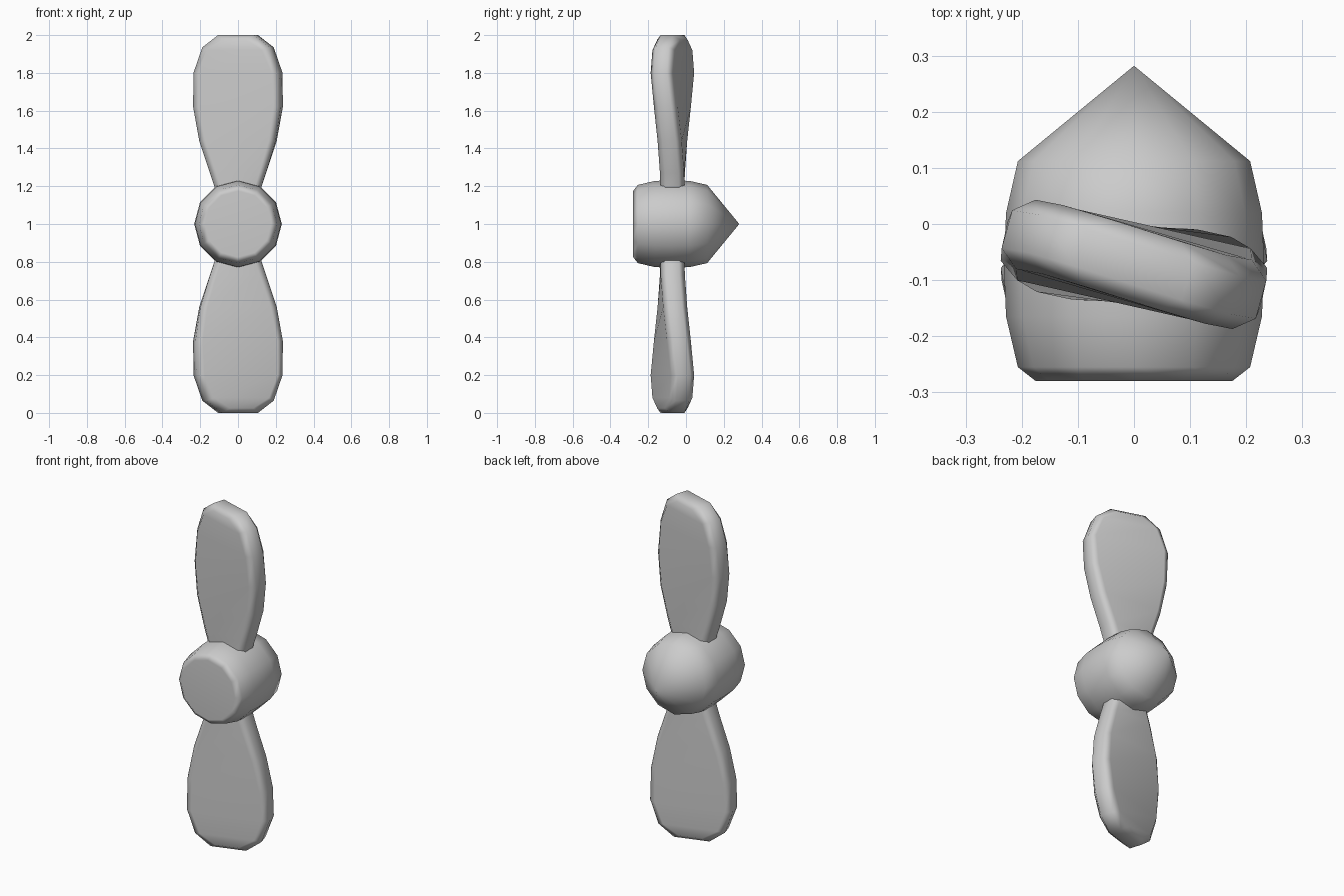
import bpy, bmesh, math
from mathutils import Matrix, Vector

cube = bpy.data.objects.get("Cube")
if cube:
    bpy.data.objects.remove(cube, do_unlink=True)

grey = bpy.data.materials.new("light grey")
grey.use_nodes = True
grey.diffuse_color = (0.6, 0.6, 0.6, 1)
grey.node_tree.nodes["Principled BSDF"].inputs["Base Color"].default_value = (0.6, 0.6, 0.6, 1)

CENTRE = Vector((0, -0.072, 1))   # where the blade axis crosses the hub


def finish(name, bm):
    """Turn the bmesh into a smooth object whose large faces stay flat."""
    bmesh.ops.recalc_face_normals(bm, faces=bm.faces)
    for face in bm.faces:
        face.smooth = True
    mesh = bpy.data.meshes.new(name)
    bm.to_mesh(mesh)
    bm.free()
    mesh.materials.append(grey)
    obj = bpy.data.objects.new(name, mesh)
    bpy.context.collection.objects.link(obj)
    obj.modifiers.new("flat faces", 'WEIGHTED_NORMAL').keep_sharp = True
    return obj


def bridge(bm, a, b):
    n = len(a)
    for i in range(n):
        bm.faces.new((a[i], a[(i + 1) % n], b[(i + 1) % n], b[i]))


# Hub: twelve-sided turned body with a flat front and a pointed back
def make_hub(sides=12):
    profile = [(-0.28, 0.175), (-0.255, 0.207), (-0.165, 0.228),
               (-0.072, 0.232), (0.02, 0.228), (0.112, 0.207)]
    bm = bmesh.new()
    rings = []
    for y, r in profile:
        angles = [math.tau * i / sides for i in range(sides)]
        rings.append([bm.verts.new((r * math.cos(a), y, 1 + r * math.sin(a))) for a in angles])
    for a, b in zip(rings, rings[1:]):
        bridge(bm, a, b)
    bm.faces.new(rings[0])
    tip = bm.verts.new((0, 0.282, 1))
    last = rings[-1]
    for i in range(sides):
        bm.faces.new((last[i], last[(i + 1) % sides], tip))
    return finish("hub", bm)


# Blade: chamfered paddle, lofted along z and twisted towards its tip
def make_blade(name, turn):
    # height above the hub centre, half width, twist in degrees, drop of the inner outline
    rows = [(0.1, 0.1, 0, 0), (0.2, 0.125, 0, 0), (0.27, 0.148, 1, 0),
            (0.44, 0.203, 5, 0), (0.62, 0.235, 10, 0), (0.8, 0.235, 15.5, 0),
            (0.935, 0.187, 17, 0.015), (1.0, 0.1, 17.5, 0.025)]
    edge, face, inset = 0.035, 0.064, 0.035
    bm = bmesh.new()
    rings = []
    for z, w, twist, drop in rows:
        inner = w - inset
        section = [(-w, -edge, 0), (-inner, -face, drop), (inner, -face, drop), (w, -edge, 0),
                   (w, edge, 0), (inner, face, drop), (-inner, face, drop), (-w, edge, 0)]
        rot = Matrix.Rotation(math.radians(-twist), 3, 'Z')
        rings.append([bm.verts.new(rot @ Vector((x, y, z - d))) for x, y, d in section])
    for a, b in zip(rings, rings[1:]):
        bridge(bm, a, b)
    bm.faces.new(rings[0])
    top = rings[-1]
    bm.faces.new((top[0], top[3], top[4], top[7]))
    bm.faces.new(top[0:4])
    bm.faces.new(top[4:8])
    place = Matrix.Translation(CENTRE) @ Matrix.Rotation(turn, 4, 'Y')
    bmesh.ops.transform(bm, matrix=place, verts=bm.verts)
    return finish(name, bm)


make_hub()
make_blade("upper_blade", 0)
make_blade("lower_blade", math.pi)
